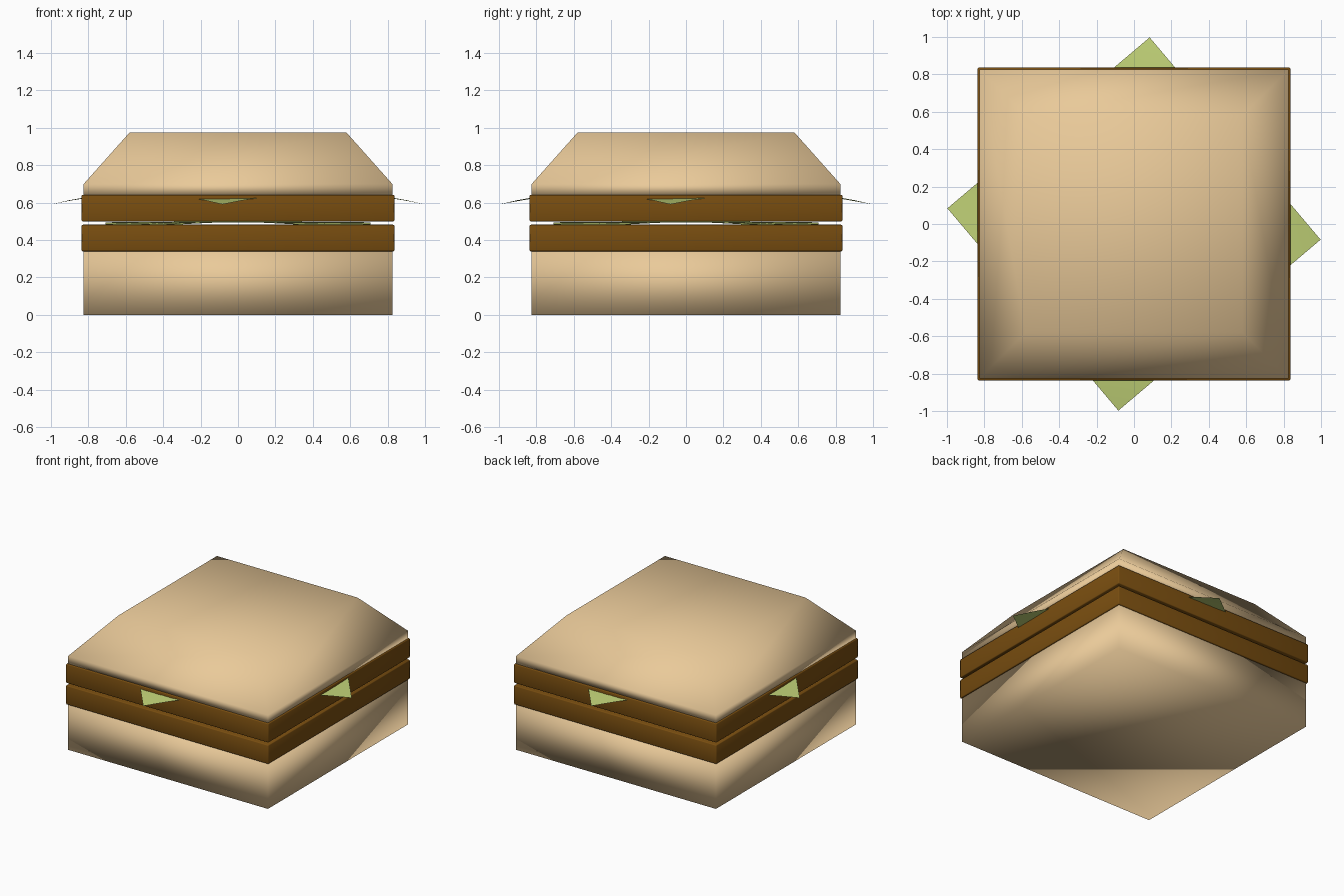
import bpy, bmesh, math

if "Cube" in bpy.data.objects:
    bpy.data.objects.remove(bpy.data.objects["Cube"])


def material(name, rgb):
    m = bpy.data.materials.new(name)
    m.diffuse_color = (*rgb, 1)
    m.use_nodes = True
    m.node_tree.nodes["Principled BSDF"].inputs["Base Color"].default_value = m.diffuse_color
    return m


BREAD = material("bread", (0.82, 0.59, 0.32))
MEAT = material("meat", (0.19, 0.075, 0.005))
LEAF = material("leaf", (0.52, 0.63, 0.18))


def finish(name, bm, mat):
    bmesh.ops.recalc_face_normals(bm, faces=bm.faces)
    mesh = bpy.data.meshes.new(name)
    bm.to_mesh(mesh)
    bm.free()
    mesh.materials.append(mat)
    mesh.shade_smooth()
    ob = bpy.data.objects.new(name, mesh)
    bpy.context.collection.objects.link(ob)
    return ob


def square_stack(name, profile, mat):
    """Capped square solid through (half width, height) rings."""
    bm = bmesh.new()
    rings = [[bm.verts.new((sx * r, sy * r, z))
              for sx, sy in ((-1, -1), (1, -1), (1, 1), (-1, 1))]
             for r, z in profile]
    for a, b in zip(rings, rings[1:]):
        for i in range(4):
            j = (i + 1) % 4
            bm.faces.new((a[i], a[j], b[j], b[i]))
    bm.faces.new(rings[0][::-1])
    bm.faces.new(rings[-1])
    return finish(name, bm, mat)


def lettuce(name, z, angle):
    """Thin square sheet whose corners droop."""
    bm = bmesh.new()
    h = 0.708
    bmesh.ops.create_grid(bm, x_segments=10, y_segments=10, size=h)
    for v in bm.verts:
        x, y = v.co.x / h, v.co.y / h
        v.co.z = -0.055 * (x * y) ** 2 - 0.004 * (x * x + y * y)
    ob = finish(name, bm, LEAF)
    ob.location.z = z
    ob.rotation_euler.z = math.radians(angle)


# Buns
square_stack("bottom_bun", [(0.825, 0), (0.825, 0.345)], BREAD)
square_stack("top_bun", [(0.825, 0.64), (0.825, 0.70), (0.58, 0.975)], BREAD)

# Patties with a slightly softened edge
for name, z in (("lower_patty", 0.34), ("upper_patty", 0.50)):
    patty = square_stack(name, [(0.836, z), (0.836, z + 0.142)], MEAT)
    bevel = patty.modifiers.new("soft_edge", 'BEVEL')
    bevel.width = 0.006
    bevel.segments = 2

# Lettuce sheets
lettuce("lower_lettuce", 0.499, 0)
lettuce("upper_lettuce", 0.654, 40.2)
